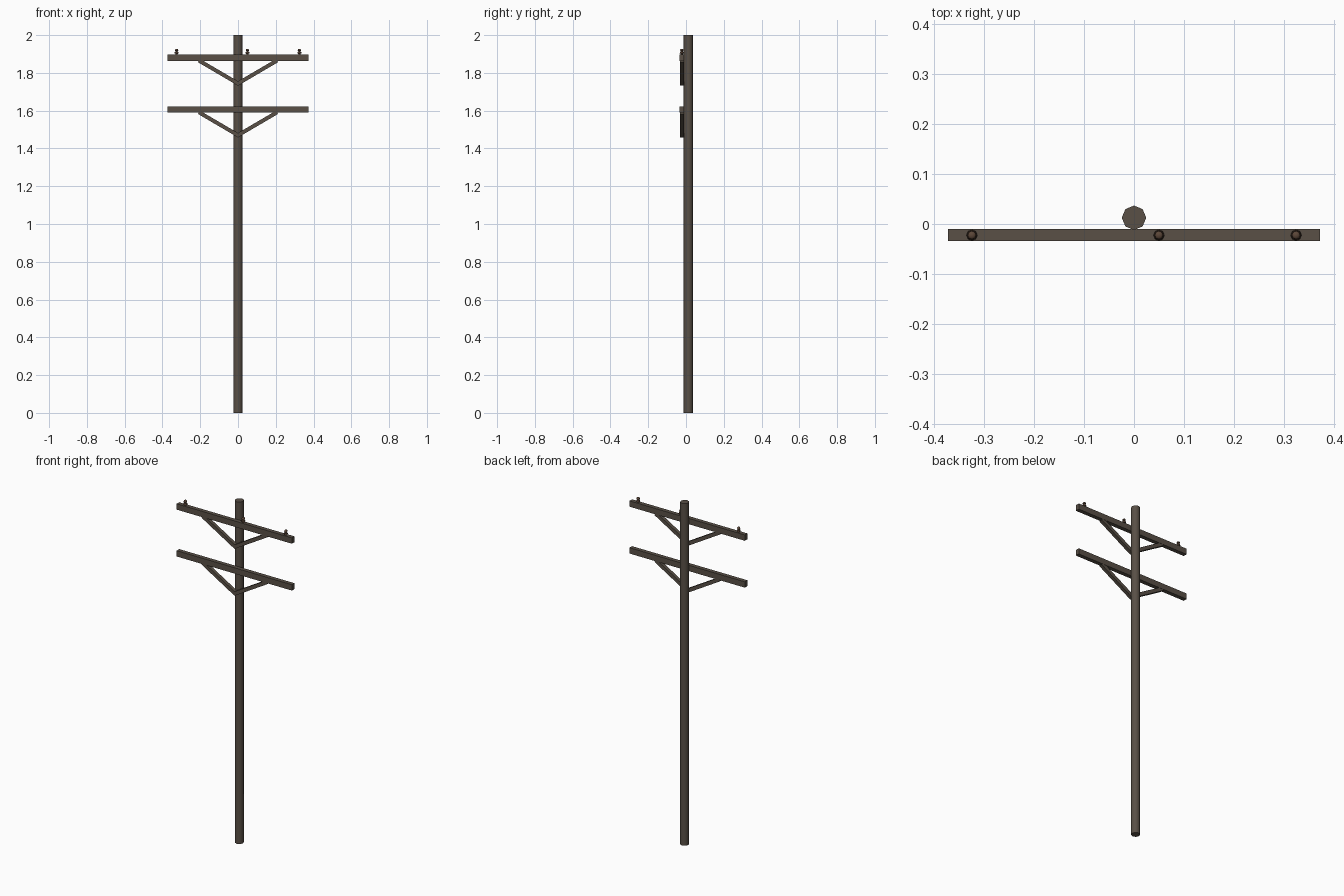
import bpy, bmesh, math

if "Cube" in bpy.data.objects:
    bpy.data.objects.remove(bpy.data.objects["Cube"])


def material(name, rgb):
    m = bpy.data.materials.new(name)
    m.diffuse_color = (*rgb, 1)
    m.use_nodes = True
    m.node_tree.nodes["Principled BSDF"].inputs["Base Color"].default_value = m.diffuse_color
    return m


WOOD = material("weathered wood", (0.100, 0.080, 0.062))
CERAMIC = material("brown ceramic", (0.105, 0.062, 0.040))


def make(name, bm, mat, smooth=None):
    bmesh.ops.recalc_face_normals(bm, faces=bm.faces)
    me = bpy.data.meshes.new(name)
    bm.to_mesh(me)
    bm.free()
    me.materials.append(mat)
    ob = bpy.data.objects.new(name, me)
    bpy.context.collection.objects.link(ob)
    if smooth:
        bpy.ops.object.select_all(action='DESELECT')
        ob.select_set(True)
        bpy.context.view_layer.objects.active = ob
        bpy.ops.object.shade_smooth_by_angle(angle=math.radians(smooth))
    return ob


def lathe(name, profile, centre, sides, mat):
    """Stack rings of (radius, z) and cap both ends."""
    bm = bmesh.new()
    rings = [[bm.verts.new((centre[0] + r * math.cos(2 * math.pi * i / sides),
                            centre[1] + r * math.sin(2 * math.pi * i / sides),
                            z)) for i in range(sides)] for r, z in profile]
    for a, b in zip(rings, rings[1:]):
        for i in range(sides):
            j = (i + 1) % sides
            bm.faces.new((a[i], a[j], b[j], b[i]))
    bm.faces.new(rings[0])
    bm.faces.new(rings[-1])
    return make(name, bm, mat, 50)


def plate(name, outline, y0, y1, mat):
    """Extrude an x-z outline along y."""
    bm = bmesh.new()
    f = bm.faces.new([bm.verts.new((x, y0, z)) for x, z in outline])
    ext = bmesh.ops.extrude_face_region(bm, geom=[f])
    for v in ext["geom"]:
        if isinstance(v, bmesh.types.BMVert):
            v.co.y = y1
    return make(name, bm, mat)


# Octagonal pole
lathe("pole", [(0.0245, 0), (0.0245, 2)], (0, 0.0125), 8, WOOD)

# Two crossarms, each carried by a V of braces
for label, top in (("upper", 1.897), ("lower", 1.623)):
    low = top - 0.034
    plate(label + "_crossarm",
          [(-0.373, low), (0.373, low), (0.373, top), (-0.373, top)],
          -0.0345, -0.0105, WOOD)
    for side, s in (("left", -1), ("right", 1)):
        outline = [(0, low - 0.131), (0.213, low - 0.006), (0.206, low + 0.003),
                   (0.188, low + 0.003), (0, low - 0.107)]
        plate(f"{label}_{side}_brace", [(s * x, z) for x, z in outline],
              -0.032, -0.0115, WOOD)

# Pin insulators on the upper crossarm
for i, x in enumerate((-0.325, 0.05, 0.325)):
    profile = [(0.006, 1.895), (0.006, 1.901), (0.011, 1.903), (0.010, 1.910),
               (0.006, 1.912), (0.006, 1.916), (0.009, 1.918), (0.008, 1.924),
               (0.005, 1.927)]
    lathe(f"insulator_{i + 1}", profile, (x, -0.0225), 8, CERAMIC)
